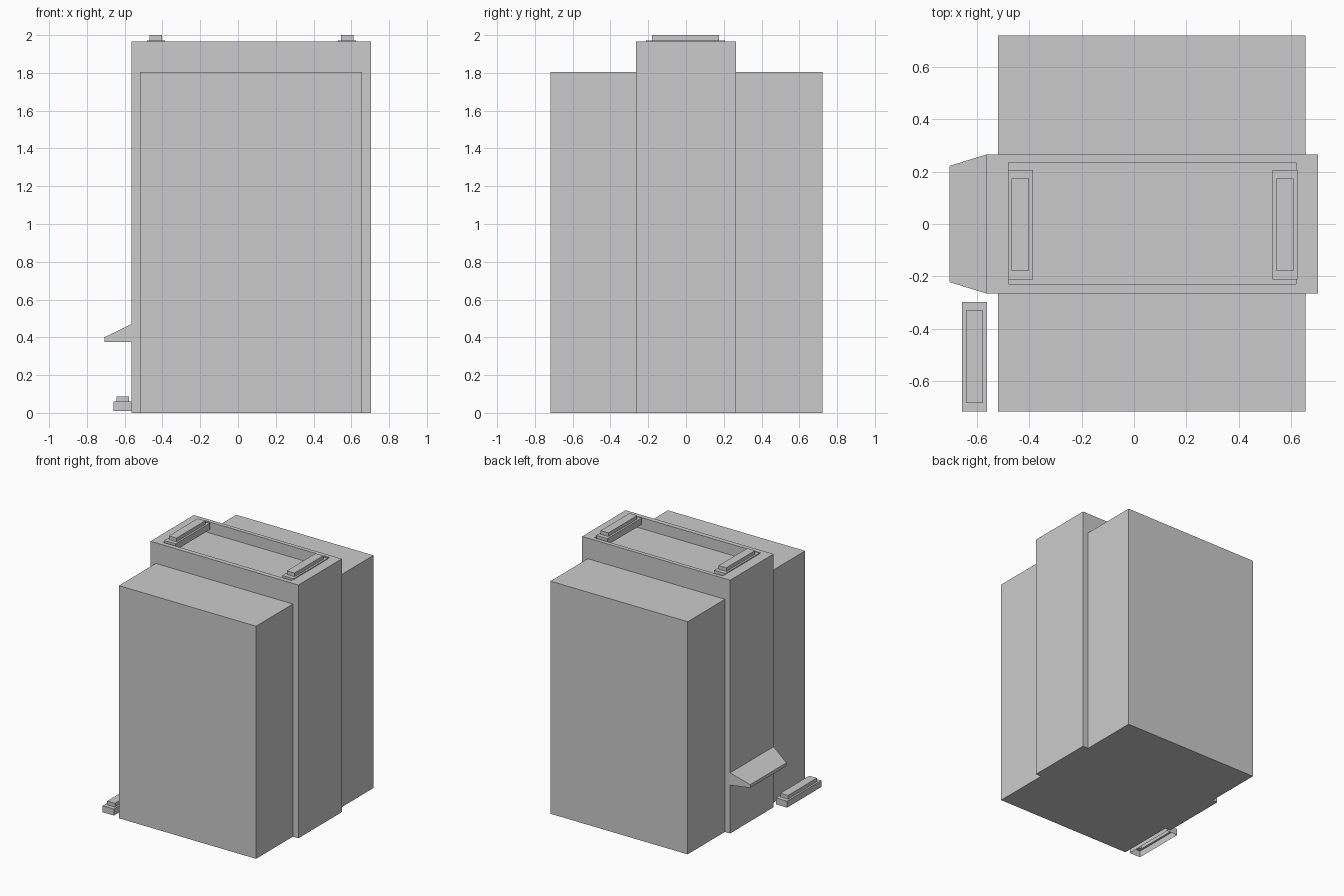
import bpy, bmesh

if "Cube" in bpy.data.objects:
    bpy.data.objects.remove(bpy.data.objects["Cube"])


def finish(name, bm):
    bmesh.ops.recalc_face_normals(bm, faces=bm.faces)
    mesh = bpy.data.meshes.new(name)
    bm.to_mesh(mesh)
    bm.free()
    obj = bpy.data.objects.new(name, mesh)
    bpy.context.collection.objects.link(obj)
    return obj


def ring(bm, x0, x1, y0, y1, z):
    return [bm.verts.new((x, y, z)) for x, y in ((x0, y0), (x1, y0), (x1, y1), (x0, y1))]


def stack(name, rings, bottom=True):
    """Skin a list of rectangles (x0, x1, y0, y1, z), capping the ends."""
    bm = bmesh.new()
    loops = [ring(bm, *r) for r in rings]
    for a, b in zip(loops, loops[1:]):
        for i in range(4):
            j = (i + 1) % 4
            bm.faces.new((a[i], a[j], b[j], b[i]))
    bm.faces.new(loops[-1])
    if bottom:
        bm.faces.new(loops[0][::-1])
    return finish(name, bm)


# Central cabinet with a recessed top
body = (-0.565, 0.705, -0.266, 0.266)
well = (-0.48, 0.62, -0.23, 0.235)
stack("cabinet_body", [(*body, 0), (*body, 1.965), (*well, 1.965), (*well, 1.88)])

# Large front and back side blocks
for name, y0, y1 in (("front_block", -0.717, -0.266), ("back_block", 0.266, 0.722)):
    stack(name, [(-0.52, 0.657, y0, y1, 0), (-0.52, 0.657, y0, y1, 1.805)])


# Stepped rails, open underneath: two on the top, one at floor level
def rail(name, x, y, z):
    base = (x - 0.048, x + 0.048, y - 0.21, y + 0.21)
    cap = (x - 0.033, x + 0.033, y - 0.177, y + 0.177)
    stack(name, [(*base, z), (*base, z + 0.05), (*cap, z + 0.05), (*cap, z + 0.078)], False)


rail("top_rail_left", -0.435, -0.003, 1.922)
rail("top_rail_right", 0.578, -0.003, 1.922)
rail("floor_rail", -0.611, -0.508, 0.01)

# Tapered ledge on the left side
bm = bmesh.new()
profile = [(-0.565, 0.375, 0.266), (-0.707, 0.375, 0.222), (-0.707, 0.40, 0.222), (-0.565, 0.47, 0.266)]
sides = [[bm.verts.new((x, s * w, z)) for x, z, w in profile] for s in (-1, 1)]
for side in sides:
    bm.faces.new(side)
for i in range(4):
    j = (i + 1) % 4
    bm.faces.new((sides[0][i], sides[0][j], sides[1][j], sides[1][i]))
finish("side_ledge", bm)
